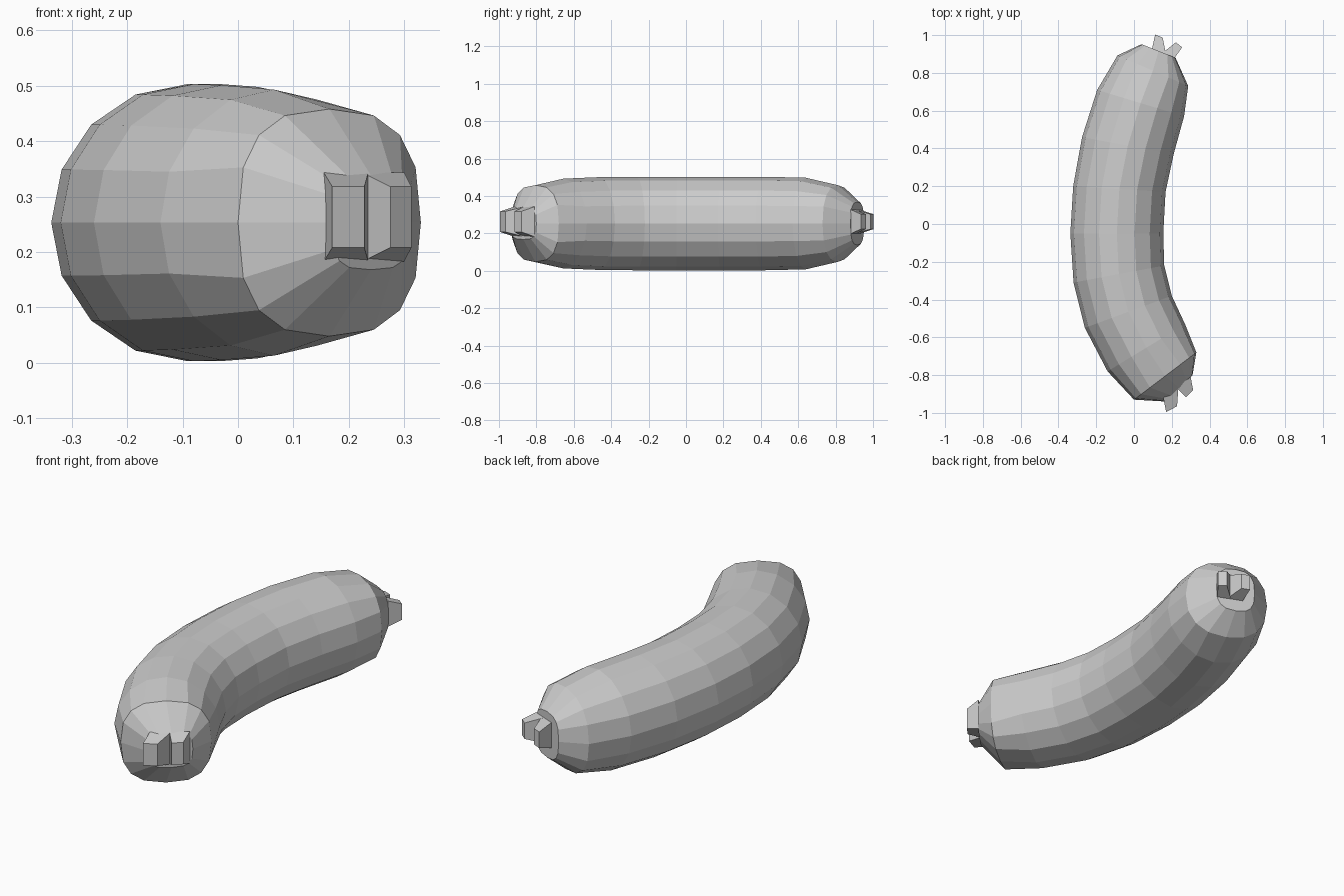
import bpy, bmesh, math
from mathutils import Vector

if "Cube" in bpy.data.objects:
    bpy.data.objects.remove(bpy.data.objects["Cube"])

ZC = 0.253
SIDES = 16


def finish(bm, name):
    bmesh.ops.recalc_face_normals(bm, faces=bm.faces[:])
    me = bpy.data.meshes.new(name)
    bm.to_mesh(me)
    bm.free()
    ob = bpy.data.objects.new(name, me)
    bpy.context.collection.objects.link(ob)
    return ob


def loft(name, rings):
    """Join rings of points with quads and close both ends."""
    bm = bmesh.new()
    loops = [[bm.verts.new(p) for p in ring] for ring in rings]
    n = len(loops[0])
    for a, b in zip(loops, loops[1:]):
        for i in range(n):
            j = (i + 1) % n
            bm.faces.new((a[i], a[j], b[j], b[i]))
    bm.faces.new(loops[0])
    bm.faces.new(loops[-1])
    return finish(bm, name)


def section(ox, oy, ix, iy, hz, power):
    """Upright rounded ring between an outer and an inner plan point."""
    o, i = Vector((ox, oy, ZC)), Vector((ix, iy, ZC))
    mid, half = (o + i) / 2, (i - o) / 2
    pts = []
    for k in range(SIDES):
        a = 2 * math.pi * k / SIDES
        c, s = math.cos(a), math.sin(a)
        c = math.copysign(abs(c) ** power, c)
        s = math.copysign(abs(s) ** power, s)
        pts.append(mid + half * c + Vector((0, 0, hz * s)))
    return pts


# Curved sausage body: outer x, y, inner x, y, half height, squareness
stations = [
    (0.17, -0.94, 0.31, -0.80, 0.085, 0.6),
    (0.00, -0.93, 0.33, -0.68, 0.205, 0.75),
    (-0.14, -0.78, 0.27, -0.53, 0.24, 1),
    (-0.26, -0.55, 0.20, -0.38, 0.248, 1),
    (-0.32, -0.31, 0.16, -0.22, 0.25, 1),
    (-0.337, -0.05, 0.155, -0.05, 0.25, 1),
    (-0.322, 0.20, 0.167, 0.17, 0.25, 1),
    (-0.275, 0.46, 0.21, 0.37, 0.25, 1),
    (-0.195, 0.71, 0.265, 0.57, 0.245, 1),
    (-0.087, 0.893, 0.287, 0.73, 0.205, 0.85),
    (0.04, 0.952, 0.22, 0.88, 0.115, 0.7),
]
loft("sausage_body", [section(*s) for s in stations])


# Pinched casing tails: two flared prongs on each end
def prong(name, base, tip, hz_base, hz_tip):
    rings = []
    for (a, b), h in ((base, hz_base), (tip, hz_tip)):
        rings.append([(a[0], a[1], ZC + 0.01 - h), (b[0], b[1], ZC + 0.01 - h),
                      (b[0], b[1], ZC + 0.01 + h), (a[0], a[1], ZC + 0.01 + h)])
    loft(name, rings)


prong("front_tail_outer", ((0.155, -0.92), (0.235, -0.865)),
      ((0.17, -0.995), (0.228, -0.965)), 0.08, 0.055)
prong("front_tail_inner", ((0.225, -0.865), (0.30, -0.81)),
      ((0.275, -0.918), (0.313, -0.88)), 0.08, 0.055)
prong("back_tail_outer", ((0.095, 0.925), (0.17, 0.895)),
      ((0.112, 1.003), (0.152, 0.987)), 0.065, 0.04)
prong("back_tail_inner", ((0.15, 0.905), (0.215, 0.88)),
      ((0.222, 0.962), (0.255, 0.935)), 0.065, 0.04)
